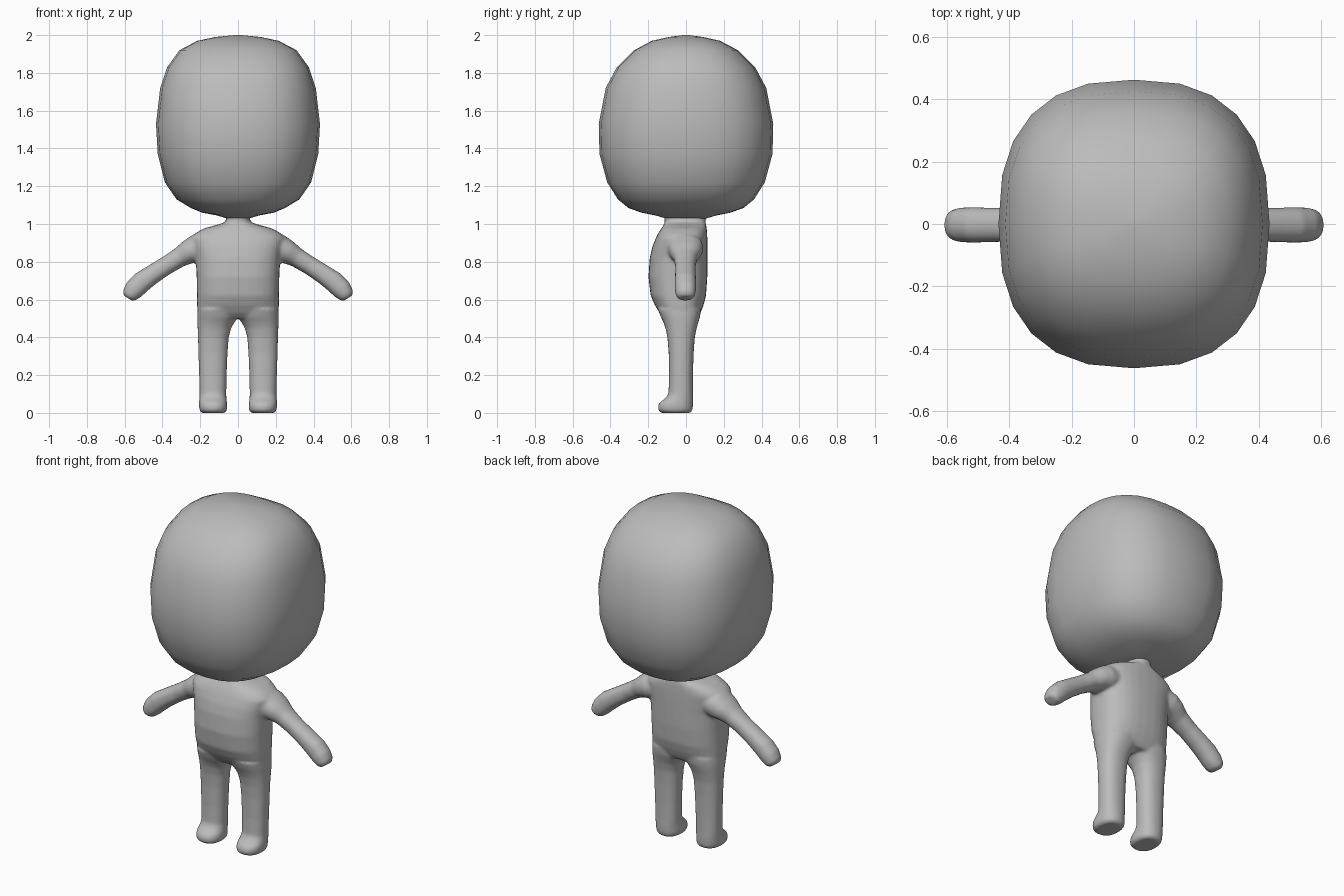
import bpy, bmesh, math
from mathutils import Vector

grey = bpy.data.materials.new("plain_grey")
grey.diffuse_color = (0.5, 0.5, 0.5, 1)


def loft(bm, rings, n=24):
    """Skin rings of (centre, half axis u, half axis v, superellipse power)."""
    loops = []
    for c, u, v, p in rings:
        loop = []
        for i in range(n):
            a = 2 * math.pi * i / n
            cu, sv = math.cos(a), math.sin(a)
            cu = math.copysign(abs(cu) ** (2 / p), cu)
            sv = math.copysign(abs(sv) ** (2 / p), sv)
            loop.append(bm.verts.new(Vector(c) + Vector(u) * cu + Vector(v) * sv))
        loops.append(loop)
    for a, b in zip(loops, loops[1:]):
        for i in range(n):
            j = (i + 1) % n
            bm.faces.new((a[i], a[j], b[j], b[i]))
    bm.faces.new(loops[0][::-1])
    bm.faces.new(loops[-1])


def flat_ring(z, x0, x1, y0, y1, p=2.3):
    """Horizontal ring given by its extents."""
    return (((x0 + x1) / 2, (y0 + y1) / 2, z), ((x1 - x0) / 2, 0, 0), (0, (y1 - y0) / 2, 0), p)


def finish(bm, name):
    bmesh.ops.recalc_face_normals(bm, faces=bm.faces)
    me = bpy.data.meshes.new(name)
    bm.to_mesh(me)
    bm.free()
    me.materials.append(grey)
    ob = bpy.data.objects.new(name, me)
    bpy.context.collection.objects.link(ob)
    me.shade_smooth()
    return ob


# Head: rounded box, height / half width / half depth
head = [(1.03, .06, .11), (1.045, .11, .16), (1.06, .19, .235), (1.085, .25, .305),
        (1.13, .325, .36), (1.22, .387, .417), (1.37, .425, .458), (1.53, .434, .462),
        (1.72, .412, .425), (1.83, .375, .366), (1.92, .31, .275), (1.97, .215, .18),
        (1.99, .12, .09), (2.0, .02, .015)]
bm = bmesh.new()
loft(bm, [flat_ring(z, -x, x, -y, y, 2.5) for z, x, y in head])
finish(bm, "head")

# Torso with neck: height / half width / front / back
bm = bmesh.new()
torso = [(.50, .19, -.11, .06), (.53, .213, -.14, .078), (.57, .217, -.165, .093),
         (.62, .217, -.187, .106), (.72, .219, -.199, .113), (.82, .224, -.192, .114),
         (.88, .238, -.178, .114), (.925, .25, -.16, .113), (.95, .228, -.148, .112),
         (.975, .185, -.132, .11), (.992, .125, -.12, .107), (1.005, .08, -.114, .104),
         (1.02, .06, -.112, .104), (1.05, .07, -.12, .11)]
loft(bm, [flat_ring(z, -x, x, y0, y1, 2.5) for z, x, y0, y1 in torso], 32)

# Legs and feet: height / inner x / outer x / front / back
leg = [(0, .072, .19, -.13, .022), (.012, .058, .204, -.147, .035), (.035, .056, .207, -.149, .037),
       (.055, .058, .207, -.14, .038), (.075, .061, .205, -.112, .038), (.10, .062, .204, -.093, .037),
       (.20, .06, .206, -.09, .037), (.32, .055, .21, -.092, .041), (.40, .049, .212, -.099, .047),
       (.45, .036, .214, -.109, .057), (.48, .018, .215, -.12, .066), (.51, -.005, .216, -.135, .075),
       (.55, -.01, .214, -.15, .08)]
# Arms: x / height / half thickness / half depth, following a drooping curve
arm = [(.17, .88, .07, .09), (.22, .87, .075, .095), (.265, .85, .063, .085),
       (.31, .823, .052, .064), (.38, .78, .049, .054), (.45, .735, .051, .055),
       (.51, .693, .056, .057), (.55, .653, .054, .056), (.574, .622, .043, .05),
       (.583, .608, .028, .035)]
for s in (1, -1):
    loft(bm, [flat_ring(z, s * a, s * b, f, k) for z, a, b, f, k in leg])
    rings = []
    for i, (x, z, t, d) in enumerate(arm):
        p, q = arm[max(i - 1, 0)], arm[min(i + 1, len(arm) - 1)]
        nrm = Vector((p[1] - q[1], 0, q[0] - p[0])).normalized() * t
        rings.append(((s * x, -.003, z), (s * nrm.x, 0, nrm.z), (0, d, 0), 2.2))
    loft(bm, rings)

# Fuse torso, limbs and neck into one softly blended skin
body = finish(bm, "body")
fuse = body.modifiers.new("fuse", 'REMESH')
fuse.mode = 'VOXEL'
fuse.voxel_size = .009
fuse.use_smooth_shade = True
soften = body.modifiers.new("soften", 'SMOOTH')
soften.factor = .5
soften.iterations = 6
